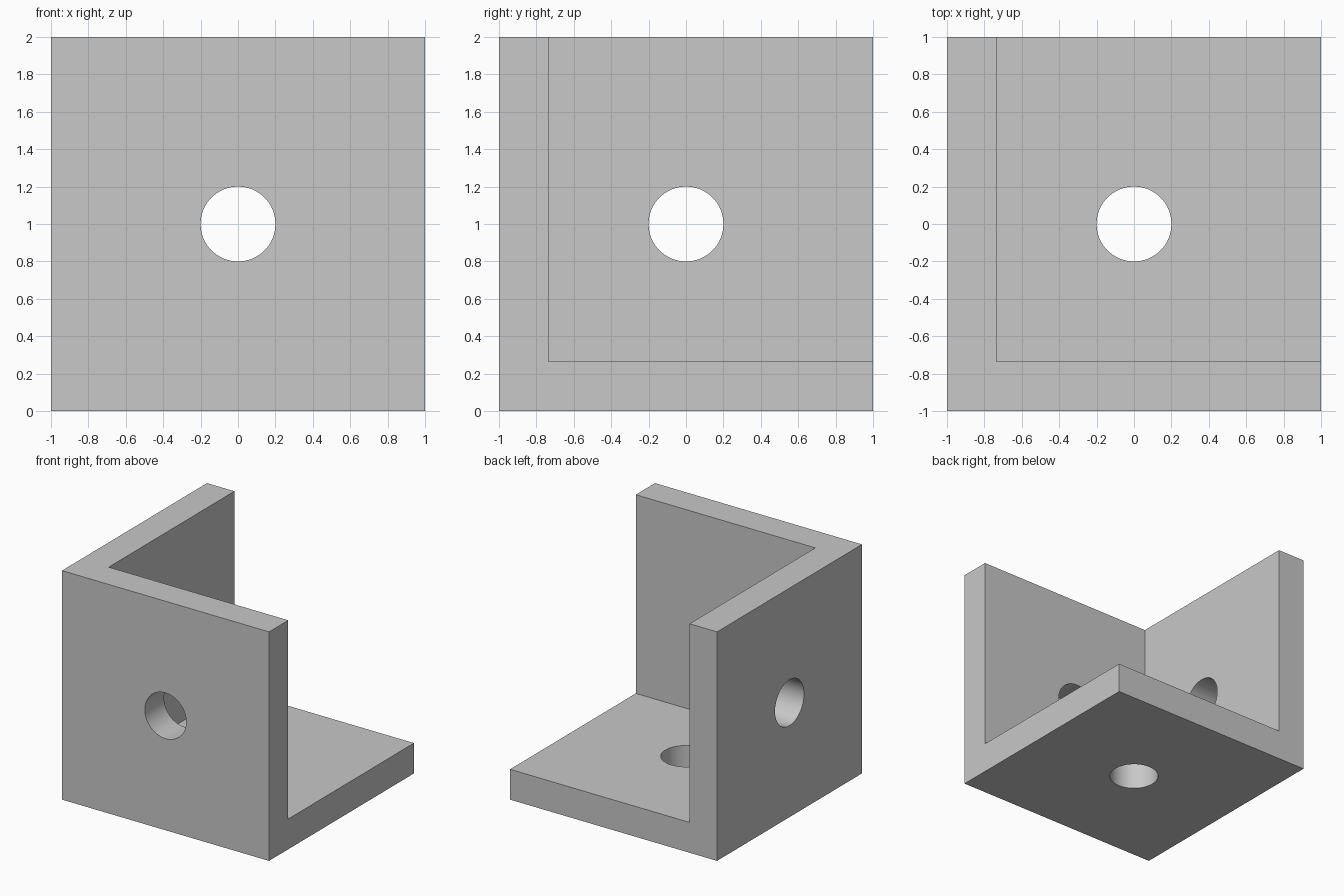
import bpy
import math

SIZE = 2.0       # outer edge of the bracket
WALL = 0.265     # thickness of each plate
HOLE = 0.2       # bolt hole radius

if "Cube" in bpy.data.objects:
    bpy.data.objects.remove(bpy.data.objects["Cube"], do_unlink=True)

# Single plain grey
grey = bpy.data.materials.new("light grey")
grey.use_nodes = True
colour = (0.58, 0.58, 0.58, 1)
grey.diffuse_color = colour
for node in grey.node_tree.nodes:
    if node.type == "BSDF_PRINCIPLED":
        node.inputs["Base Color"].default_value = colour


def block(name, centre, size):
    bpy.ops.mesh.primitive_cube_add(size=size, location=centre)
    bpy.context.object.name = name
    return bpy.context.object


def cut(target, cutter):
    """Subtract the cutter from the target, then discard the cutter."""
    cutter.hide_render = True
    mod = target.modifiers.new("cut", "BOOLEAN")
    mod.operation = "DIFFERENCE"
    mod.solver = "EXACT"
    mod.object = cutter
    bpy.context.view_layer.objects.active = target
    bpy.ops.object.modifier_apply(modifier=mod.name)
    bpy.data.objects.remove(cutter, do_unlink=True)


# Solid block hollowed out to leave a floor and two walls
centre = (0, 0, SIZE / 2)
bracket = block("corner_bracket", centre, SIZE)
bracket.data.materials.append(grey)
cut(bracket, block("hollow_cutter", (WALL, WALL, SIZE / 2 + WALL), SIZE))

# One bolt hole through the middle of each plate
quarter = math.pi / 2
for turn in [(0, 0, 0), (quarter, 0, 0), (0, quarter, 0)]:
    bpy.ops.mesh.primitive_cylinder_add(
        vertices=64, radius=HOLE, depth=SIZE * 1.5, location=centre, rotation=turn)
    cut(bracket, bpy.context.object)

# Smooth hole walls with crisp plate edges
bpy.ops.object.select_all(action="DESELECT")
bracket.select_set(True)
bpy.context.view_layer.objects.active = bracket
bpy.ops.object.shade_smooth_by_angle(angle=math.radians(30))
